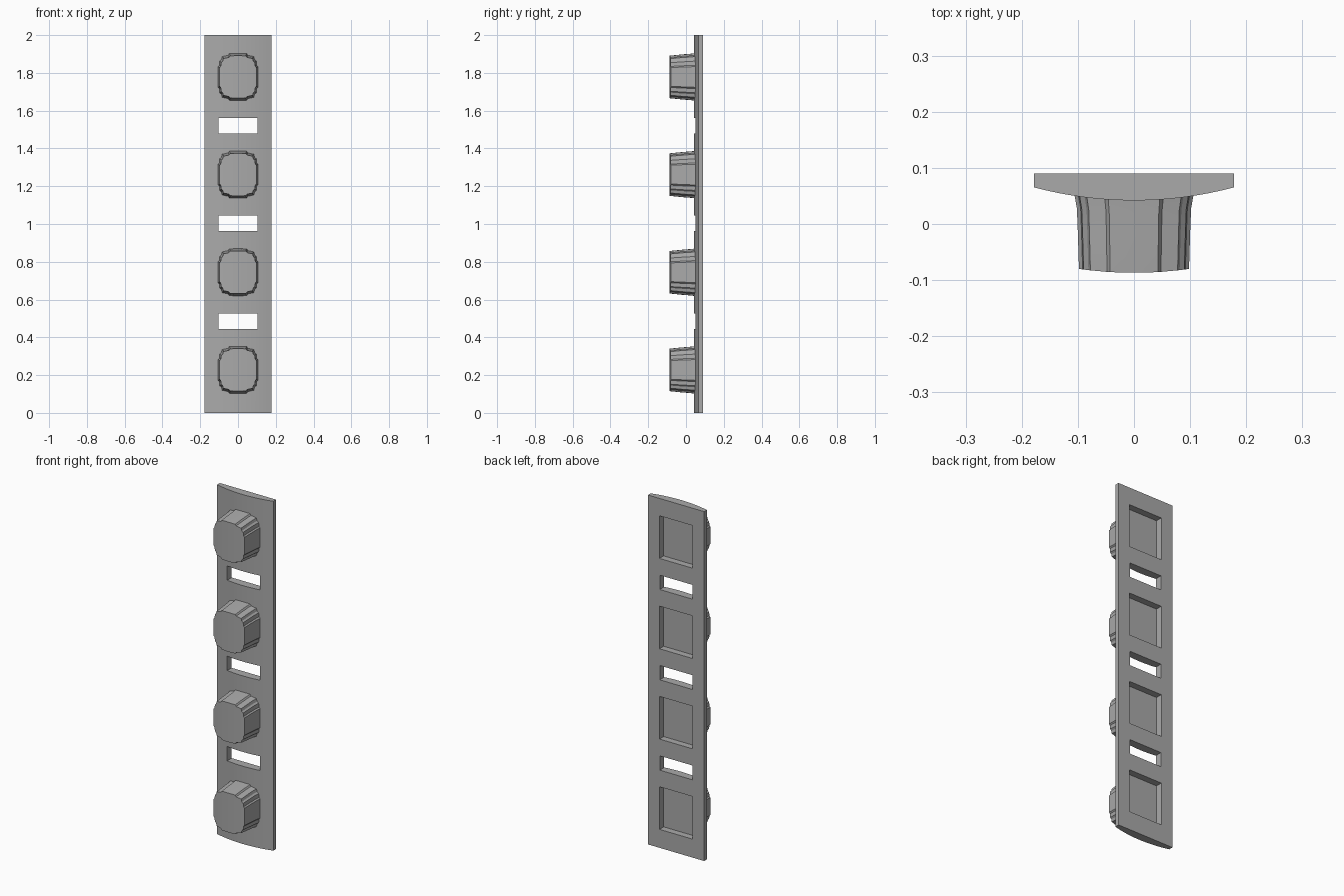
import bpy, bmesh

cube = bpy.data.objects.get("Cube")
if cube:
    bpy.data.objects.remove(cube, do_unlink=True)

HALF_W, BACK_Y, CENTRE_Y, BOW = 0.178, 0.09, 0.042, 0.73
PITCH, MID_Z = 0.517, 1.003
KNOB_Z = [MID_Z + PITCH * (i - 1.5) for i in range(4)]
SLOT_Z = [MID_Z + PITCH * (i - 1) for i in range(3)]

grey = bpy.data.materials.new("plain grey")
grey.use_nodes = True
colour = (0.4, 0.4, 0.4, 1)
grey.diffuse_color = colour
grey.node_tree.nodes["Principled BSDF"].inputs["Base Color"].default_value = colour


def make_object(name, bm):
    bmesh.ops.recalc_face_normals(bm, faces=bm.faces)
    mesh = bpy.data.meshes.new(name)
    bm.to_mesh(mesh)
    bm.free()
    mesh.materials.append(grey)
    ob = bpy.data.objects.new(name, mesh)
    bpy.context.collection.objects.link(ob)
    return ob


def bowed(y, x):
    return y + BOW * x * x


def add_box(bm, half_x, y0, y1, z, half_z):
    box = bmesh.ops.create_cube(bm, size=1)["verts"]
    bmesh.ops.scale(bm, vec=(2 * half_x, y1 - y0, 2 * half_z), verts=box)
    bmesh.ops.translate(bm, vec=(0, (y0 + y1) / 2, z), verts=box)


# Back plate: flat back, gently bowed front
bm = bmesh.new()
steps = 24
xs = [HALF_W * (2 * i / steps - 1) for i in range(steps + 1)]
profile = [(x, bowed(CENTRE_Y, x)) for x in xs] + [(HALF_W, BACK_Y), (-HALF_W, BACK_Y)]
base = bm.faces.new([bm.verts.new((x, y, 0)) for x, y in profile])
top = bmesh.ops.extrude_face_region(bm, geom=[base])["geom"]
bmesh.ops.translate(bm, vec=(0, 0, 2), verts=[v for v in top if isinstance(v, bmesh.types.BMVert)])
plate = make_object("back_plate", bm)

# Through slots and the shallow pockets behind the knobs
bm = bmesh.new()
for z in SLOT_Z:
    add_box(bm, 0.103, -0.1, 0.2, z, 0.041)
for z in KNOB_Z:
    add_box(bm, 0.105, 0.052, 0.2, z, 0.122)
cutter = make_object("plate_cutter", bm)
cutter.hide_render = True
cut = plate.modifiers.new("openings", 'BOOLEAN')
cut.object = cutter
cut.solver = 'EXACT'
bpy.context.view_layer.objects.active = plate
bpy.ops.object.modifier_apply(modifier=cut.name)
bpy.data.objects.remove(cutter, do_unlink=True)

# Knob outline: one quarter, with stepped corners, mirrored to a full loop
quarter = [(0.106, 0.055), (0.099, 0.062), (0.097, 0.084), (0.088, 0.092),
           (0.084, 0.108), (0.052, 0.115), (0.046, 0.124), (0.015, 0.125)]
upper = quarter + [(-x, z) for x, z in reversed(quarter)]
outline = upper + [(x, -z) for x, z in reversed(upper)]
# Rings from plate to front: depth, width scale, height scale
rings = [(0.0435, 1, 1), (0.02, 0.96, 0.98), (-0.02, 0.945, 0.955), (-0.087, 0.925, 0.9)]


def make_knob(name, z0):
    bm = bmesh.new()
    loops = [[bm.verts.new((x * sx, bowed(y, x * sx), z0 + z * sz)) for x, z in outline]
             for y, sx, sz in rings]
    n = len(outline)
    for a, b in zip(loops, loops[1:]):
        for i in range(n):
            j = (i + 1) % n
            bm.faces.new((a[i], a[j], b[j], b[i]))
    # Bowed caps made of upright strips
    for loop in (loops[0], loops[-1]):
        for i in range(n // 2 - 1):
            bm.faces.new((loop[i], loop[i + 1], loop[n - 2 - i], loop[n - 1 - i]))
    return make_object(name, bm)


for i, z in enumerate(KNOB_Z):
    make_knob(f"knob_{i + 1}", z)

# Soft bow on the plate and knobs, crisp edges elsewhere
for ob in bpy.context.scene.objects:
    ob.select_set(ob.name.startswith(("back_plate", "knob")))
bpy.ops.object.shade_smooth_by_angle(angle=0.3)
